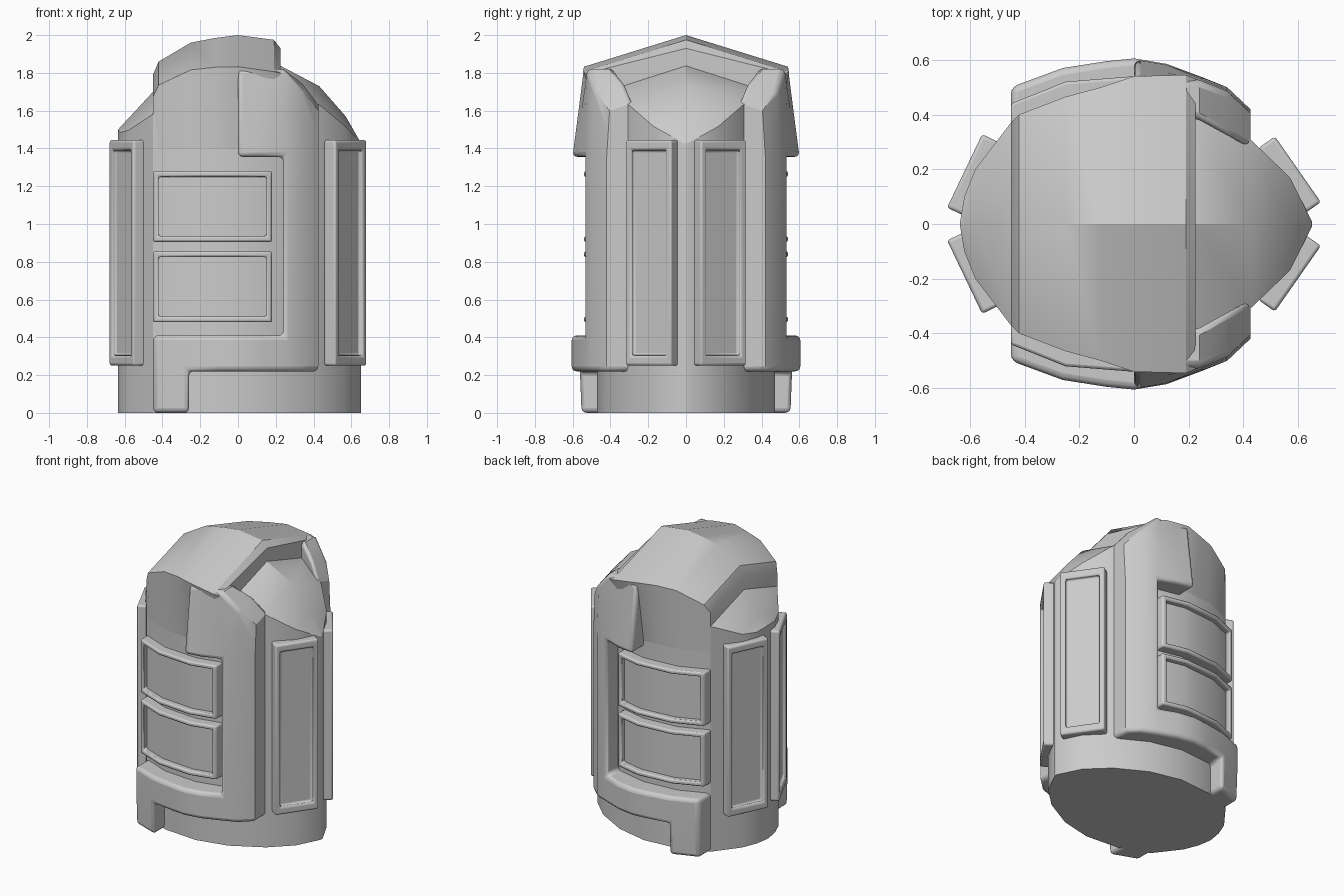
import bpy, bmesh, math
from mathutils import Vector

if "Cube" in bpy.data.objects:
    bpy.data.objects.remove(bpy.data.objects["Cube"])


def lerp(table, x):
    """Piecewise-linear lookup in a list of (x, value)."""
    if x <= table[0][0]:
        return table[0][1]
    for (a, p), (b, q) in zip(table, table[1:]):
        if x <= b:
            return p + (q - p) * (x - a) / (b - a)
    return table[-1][1]


def finish(name, bm, bevel=0.0, segs=3, mirror=False, angle=40):
    bmesh.ops.recalc_face_normals(bm, faces=bm.faces)
    me = bpy.data.meshes.new(name)
    bm.to_mesh(me)
    bm.free()
    ob = bpy.data.objects.new(name, me)
    bpy.context.collection.objects.link(ob)
    bpy.ops.object.select_all(action='DESELECT')
    ob.select_set(True)
    bpy.context.view_layer.objects.active = ob
    bpy.ops.object.shade_smooth_by_angle(angle=math.radians(30))
    if bevel:
        m = ob.modifiers.new("Bevel", 'BEVEL')
        m.width, m.segments = bevel, segs
        m.limit_method, m.angle_limit = 'ANGLE', math.radians(angle)
    if mirror:
        m = ob.modifiers.new("Mirror", 'MIRROR')
        m.use_axis = (False, True, False)
        m.use_mirror_merge = False
    return ob


def loft(name, sections, **kw):
    bm = bmesh.new()
    rings = [[bm.verts.new(p) for p in s] for s in sections]
    n = len(rings[0])
    for a, b in zip(rings, rings[1:]):
        for i in range(n):
            bm.faces.new((a[i], a[(i + 1) % n], b[(i + 1) % n], b[i]))
    bm.faces.new(rings[0])
    bm.faces.new(rings[-1])
    return finish(name, bm, **kw)


def shell(name, xs, zs, keep, outer, inner, **kw):
    """Curved slab on the front, made of the kept cells of an x/z grid."""
    bm = bmesh.new()
    cells = {(i, j) for i in range(len(xs) - 1) for j in range(len(zs) - 1) if keep(i, j)}
    vs = {}

    def v(i, j, side):
        if (i, j, side) not in vs:
            y, z = (outer if side else inner)(xs[i], zs[j])
            vs[i, j, side] = bm.verts.new((xs[i], -y, z))
        return vs[i, j, side]

    for i, j in cells:
        q = [(i, j), (i + 1, j), (i + 1, j + 1), (i, j + 1)]
        bm.faces.new([v(*c, 1) for c in q])
        bm.faces.new([v(*c, 0) for c in reversed(q)])
        near = [(i, j - 1), (i + 1, j), (i, j + 1), (i - 1, j)]
        for k in range(4):
            if near[k] not in cells:
                a, b = q[k], q[(k + 1) % 4]
                bm.faces.new((v(*a, 0), v(*b, 0), v(*b, 1), v(*a, 1)))
    return finish(name, bm, mirror=True, **kw)


# Core body: faceted oval plan with a ridged dome roof
SLOPE = 0.32
PLAN = [(-.635, .01), (-.62, .10), (-.58, .20), (-.45, .37), (-.25, .45), (0, .47),
        (.22, .42), (.43, .305), (.57, .17), (.65, .01)]
RIDGE = [(-.635, 1.50), (-.45, 1.70), (-.25, 1.80), (0, 1.88), (.22, 1.84),
         (.43, 1.73), (.57, 1.57), (.65, 1.43)]


def section(x, w, ridge, w_low, z_low, slope=SLOPE):
    eave = ridge - slope * w
    return [(x, -w_low, z_low), (x, w_low, z_low), (x, w, eave), (x, 0, ridge), (x, -w, eave)]


loft("core_body", [section(x, w, lerp(RIDGE, x), w, 0) for x, w in PLAN])

# Roof cap: thick gabled top that blends down into the body
CAP = [(-.45, .37, 1.79), (-.42, .40, 1.86), (-.25, .465, 1.96), (-.12, .50, 1.985),
       (0, .54, 2.0), (.19, .545, 1.975), (.225, .53, 1.93)]
loft("roof_cap", [section(x, w, r, lerp(PLAN, x) - (.0 if x < .1 else .03), 1.4,
                          .31 if x < .2 else .25) for x, w, r in CAP])

# Raised S-shaped armour frame, front and back
OUT = [(-.45, .50), (-.26, .57), (-.1, .595), (0, .605), (.12, .585), (.24, .54),
       (.34, .50), (.425, .42)]
TOP = [(.24, 1.82), (.34, 1.71), (.425, 1.60)]


def frame_z(x, z):
    return z if z < 1.4 else 1.35 + (z - 1.35) * (lerp(TOP, x) - 1.35) / .47


def frame_out(x, z):
    y = lerp(OUT, x)
    if z < .1:
        y -= .01
    if z > 1.4:
        y -= (z - 1.35) / .47 * (.06 if x < .2 else .015)
    return y, frame_z(x, z)


def frame_in(x, z):
    return lerp(PLAN, x) - .03, frame_z(x, z) + (.04 if z > 1.7 and x > .3 else 0)


def frame_keep(i, j):
    if i == 0:
        return j <= 1
    if i >= 5:
        return j >= 1
    return j == 1 or (i >= 3 and j >= 3)


shell("armour_frame", [x for x, _ in OUT], [0, .22, .41, 1.355, 1.6, 1.82],
      frame_keep, frame_out, frame_in, bevel=.025, angle=50)

# Two curved windows on front and back: rounded rim and recessed pane
XS = [-.45, -.42, -.25, -.1, 0, .15, .18]
for label, z0 in (("lower", .48), ("upper", .905)):
    z1 = z0 + .375
    shell(label + "_window_rim", XS, [z0, z0 + .03, z1 - .03, z1],
          lambda i, j: i in (0, 5) or j in (0, 2),
          lambda x, z: (lerp(PLAN, x) + .07, z),
          lambda x, z: (lerp(PLAN, x) - .02, z), bevel=.01, segs=2, angle=50)
    shell(label + "_window_pane", XS[1:-1], [z0 + .03, z1 - .03], lambda i, j: True,
          lambda x, z: (lerp(PLAN, x) + .03, z),
          lambda x, z: (lerp(PLAN, x) - .02, z))


# Tall side panels: rounded box with a recessed face
def side_panel(name, a, b, depth=.075):
    a, b = Vector((*a, 0)), Vector((*b, 0))
    along = (b - a).normalized()
    out = Vector((-along.y, along.x, 0))
    if out.x * a.x < 0:
        out = -out
    z0, z1 = .25, 1.445
    bm = bmesh.new()

    def ring(margin, mz, push):
        p, q, o = a + along * margin, b - along * margin, out * push
        return [bm.verts.new(c + o + Vector((0, 0, z))) for c, z in
                ((p, z0 + mz), (q, z0 + mz), (q, z1 - mz), (p, z1 - mz))]

    rings = [ring(0, 0, -depth), ring(0, 0, 0), ring(.036, .055, 0), ring(.036, .055, -.025)]
    for r, s in zip(rings, rings[1:]):
        for i in range(4):
            bm.faces.new((r[i], r[(i + 1) % 4], s[(i + 1) % 4], s[i]))
    bm.faces.new(rings[0])
    bm.faces.new(rings[-1])
    finish(name, bm, bevel=.016, mirror=True)


side_panel("right_side_panel", (.683, -.08), (.515, -.32))
side_panel("left_side_panel", (-.683, -.06), (-.555, -.328))
